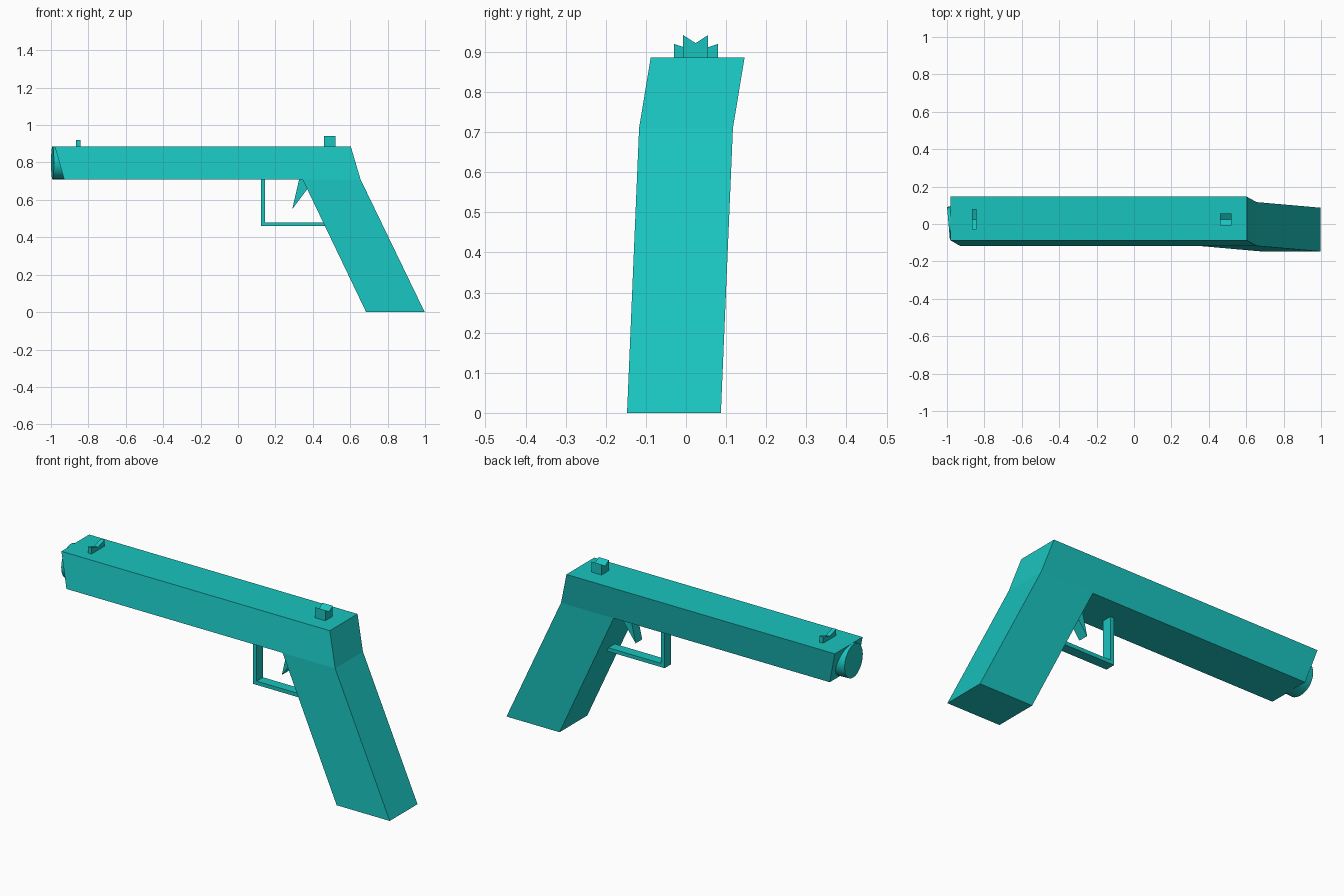
import bpy
import bmesh
from math import radians
from mathutils import Matrix, Vector

if "Cube" in bpy.data.objects:
    bpy.data.objects.remove(bpy.data.objects["Cube"])

teal = bpy.data.materials.new("teal")
teal.diffuse_color = (0.01, 0.55, 0.52, 1)
teal.use_nodes = True
teal.node_tree.nodes["Principled BSDF"].inputs["Base Color"].default_value = teal.diffuse_color


def finish(name, bm):
    bmesh.ops.recalc_face_normals(bm, faces=bm.faces)
    mesh = bpy.data.meshes.new(name)
    bm.to_mesh(mesh)
    bm.free()
    mesh.materials.append(teal)
    obj = bpy.data.objects.new(name, mesh)
    bpy.context.collection.objects.link(obj)
    return obj


def prism(name, near, far, caps=None):
    """Join two matching outlines with side walls and cap both ends."""
    bm = bmesh.new()
    a = [bm.verts.new(p) for p in near]
    b = [bm.verts.new(p) for p in far]
    n = len(a)
    for i in range(n):
        j = (i + 1) % n
        bm.faces.new((a[i], a[j], b[j], b[i]))
    for cap in caps or [range(n)]:
        bm.faces.new([a[i] for i in cap])
        bm.faces.new([b[i] for i in cap])
    return finish(name, bm)


def side_prism(name, profile, y0, y1):
    return prism(name, [(x, y0, z) for x, z in profile], [(x, y1, z) for x, z in profile])


def cross_prism(name, profile, x0, x1):
    return prism(name, [(x0, y, z) for y, z in profile], [(x1, y, z) for y, z in profile])


# Slide and grip: one body leaning sideways, as (x, z, middle y)
outline = [(-0.98, 0.886, 0.029), (-0.93, 0.71, 0), (0.345, 0.71, 0), (0.685, 0, -0.03),
           (0.998, 0, -0.03), (0.655, 0.71, 0), (0.603, 0.886, 0.029)]
half = 0.117
prism("body", [(x, c - half, z) for x, z, c in outline],
      [(x, c + half, z) for x, z, c in outline],
      caps=[(0, 1, 2, 5, 6), (2, 3, 4, 5)])

# Barrel end, turned slightly sideways
direction = Matrix.Rotation(radians(5), 4, 'Z')
length = 0.08
centre = Vector((-0.992, 0.004, 0.798)) + direction @ Vector((length / 2, 0, 0))
bm = bmesh.new()
bmesh.ops.create_cone(bm, cap_ends=True, segments=32, radius1=0.088, radius2=0.088, depth=length,
                      matrix=Matrix.Translation(centre) @ direction @ Matrix.Rotation(radians(90), 4, 'Y'))
barrel = finish("barrel_end", bm)
bpy.context.view_layer.objects.active = barrel
barrel.select_set(True)
bpy.ops.object.shade_smooth_by_angle(angle=radians(30))

# Notched sights
for name, y0, y1, top, notch, x0, x1 in [
        ("rear_sight", -0.007, 0.055, 0.942, 0.922, 0.46, 0.52),
        ("front_sight", -0.03, 0.08, 0.92, 0.902, -0.865, -0.843)]:
    cross_prism(name, [(y0, 0.88), (y1, 0.88), (y1, top), ((y0 + y1) / 2, notch), (y0, top)], x0, x1)

# Trigger guard: front post and lower bar
side_prism("trigger_guard", [(0.123, 0.715), (0.123, 0.46), (0.47, 0.46), (0.46, 0.48),
                             (0.145, 0.48), (0.145, 0.715)], -0.05, 0.004)

# Trigger
side_prism("trigger", [(0.328, 0.715), (0.29, 0.55), (0.372, 0.66), (0.36, 0.715)], -0.045, 0.01)
